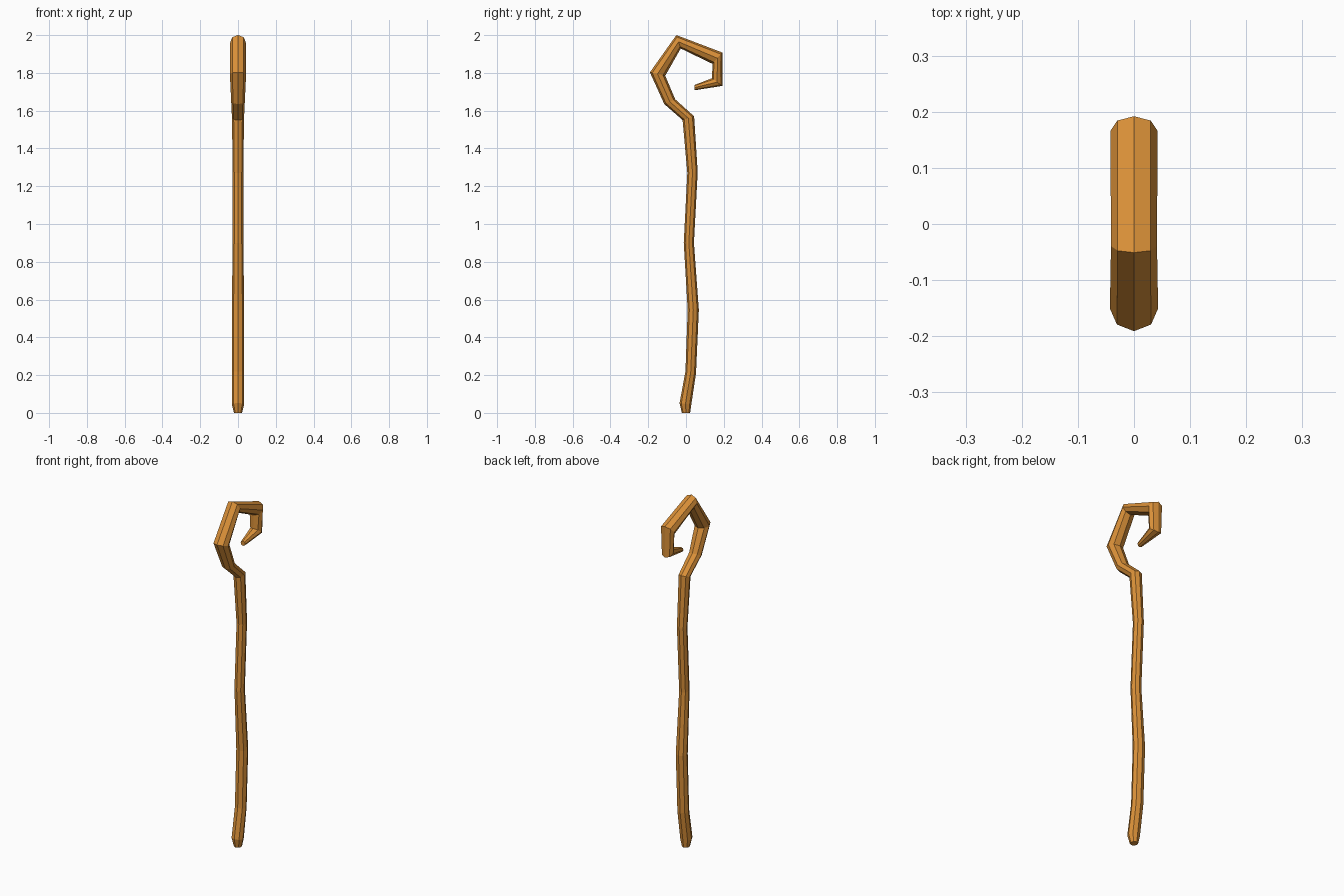
import bpy, bmesh, math
from mathutils import Vector

if "Cube" in bpy.data.objects:
    bpy.data.objects.remove(bpy.data.objects["Cube"])

SIDES = 8

# Rings along the staff: (left/outer y, z, right/inner y, z, half width in x)
rings = [
    (-0.022, 0.000, 0.022, 0.000, 0.021),   # foot
    (-0.034, 0.052, 0.028, 0.043, 0.033),
    (-0.003, 0.220, 0.053, 0.210, 0.033),
    (0.009, 0.545, 0.068, 0.545, 0.033),
    (-0.012, 0.900, 0.042, 0.900, 0.028),
    (0.007, 1.270, 0.062, 1.275, 0.028),
    (-0.018, 1.550, 0.043, 1.570, 0.032),   # neck
    (-0.115, 1.635, -0.057, 1.660, 0.036),  # crook
    (-0.191, 1.803, -0.110, 1.785, 0.043),
    (-0.051, 2.000, -0.028, 1.929, 0.041),
    (0.192, 1.908, 0.140, 1.848, 0.042),
    (0.192, 1.731, 0.138, 1.772, 0.034),
    (0.045, 1.708, 0.045, 1.736, 0.015),    # tip
]

bm = bmesh.new()
loops = []
for y0, z0, y1, z1, w in rings:
    a, b = Vector((0, y0, z0)), Vector((0, y1, z1))
    mid, half = (a + b) / 2, (a - b) / 2
    loop = []
    for i in range(SIDES):
        t = math.tau * i / SIDES
        loop.append(bm.verts.new(mid + half * math.cos(t) + Vector((w * math.sin(t), 0, 0))))
    loops.append(loop)

# Skin between rings, then cap the foot and tip
for p, q in zip(loops, loops[1:]):
    for i in range(SIDES):
        j = (i + 1) % SIDES
        bm.faces.new((p[i], p[j], q[j], q[i]))
bm.faces.new(loops[0])
bm.faces.new(loops[-1])
bmesh.ops.recalc_face_normals(bm, faces=bm.faces)

mesh = bpy.data.meshes.new("crooked_staff")
bm.to_mesh(mesh)
bm.free()
staff = bpy.data.objects.new("crooked_staff", mesh)
bpy.context.collection.objects.link(staff)

# Wood colour
wood = bpy.data.materials.new("wood")
wood.diffuse_color = (0.70, 0.28, 0.04, 1)
wood.use_nodes = True
wood.node_tree.nodes["Principled BSDF"].inputs["Base Color"].default_value = wood.diffuse_color
mesh.materials.append(wood)
